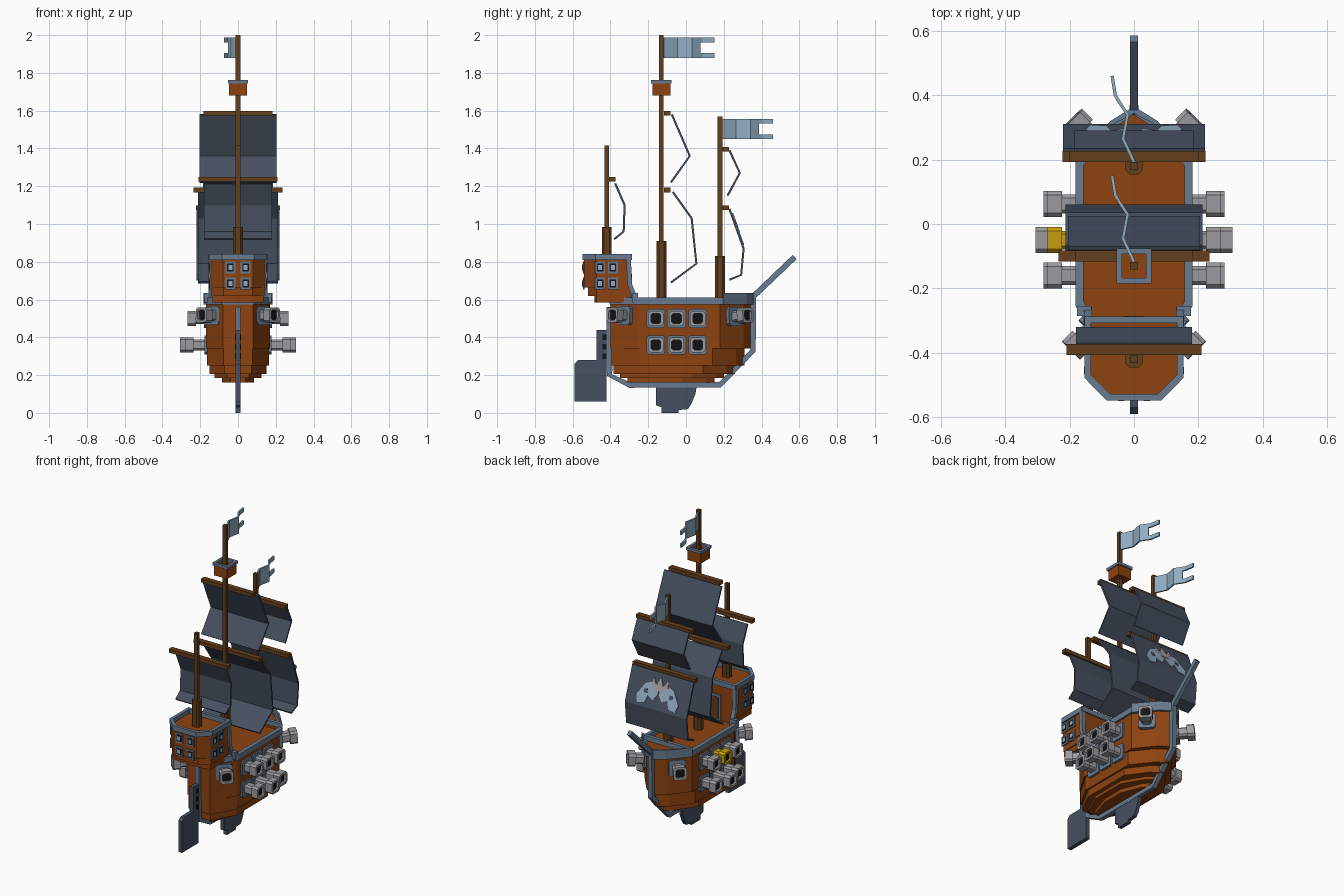
import bpy, bmesh
from mathutils import Matrix, Vector

if "Cube" in bpy.data.objects:
    bpy.data.objects.remove(bpy.data.objects["Cube"])


def material(name, rgb):
    m = bpy.data.materials.new(name)
    m.use_nodes = True
    m.diffuse_color = (*rgb, 1)
    m.node_tree.nodes["Principled BSDF"].inputs["Base Color"].default_value = (*rgb, 1)
    return m


PLANK = material("orange planks", (0.27, 0.055, 0.005))
WOOD = material("brown wood", (0.125, 0.05, 0.012))
SAIL = material("slate cloth", (0.062, 0.08, 0.118))
TRIM = material("blue grey trim", (0.14, 0.2, 0.28))
FLAG = material("pale blue", (0.29, 0.42, 0.54))
IRON = material("cannon grey", (0.33, 0.33, 0.35))
GOLD = material("gold", (0.58, 0.34, 0.004))
BLACK = material("black", (0.006, 0.006, 0.008))
BONE = material("pinkish grey", (0.4, 0.33, 0.33))


def prism(name, pts, a, b, mat, axis="z", matrix=None, hole=None):
    """Extrude a 2D outline from a to b; an inner outline makes it a ring."""
    bm = bmesh.new()

    def loop(points, w):
        return [bm.verts.new((w, u, v) if axis == "x" else (u, v, w)) for u, v in points]

    def bridge(p, q):
        for i in range(len(p)):
            j = (i + 1) % len(p)
            bm.faces.new((p[i], p[j], q[j], q[i]))

    low, high = loop(pts, a), loop(pts, b)
    bridge(low, high)
    if hole:
        low_in, high_in = loop(hole, a), loop(hole, b)
        bridge(low_in, high_in)
        bridge(low, low_in)
        bridge(high, high_in)
    else:
        bm.faces.new(low)
        bm.faces.new(high)
    bmesh.ops.recalc_face_normals(bm, faces=bm.faces)
    if matrix:
        bm.transform(matrix)
    me = bpy.data.meshes.new(name)
    bm.to_mesh(me)
    bm.free()
    me.materials.append(mat)
    ob = bpy.data.objects.new(name, me)
    bpy.context.collection.objects.link(ob)
    return ob


def rect(w, h, x=0, y=0):
    return [(x - w / 2, y - h / 2), (x + w / 2, y - h / 2), (x + w / 2, y + h / 2), (x - w / 2, y + h / 2)]


def octagon(s, c):
    h = s / 2
    return [(h, c - h), (h, h - c), (h - c, h), (c - h, h), (-h, h - c), (-h, c - h), (c - h, -h), (h - c, -h)]


def mirrored(half):
    return half + [(-x, y) for x, y in reversed(half) if x > 0.001]


def shrink(pts, d):
    """Move an outline inwards towards its centre by about d."""
    xs, ys = [p[0] for p in pts], [p[1] for p in pts]
    cx, cy = (min(xs) + max(xs)) / 2, (min(ys) + max(ys)) / 2
    fx, fy = 1 - 2 * d / (max(xs) - min(xs)), 1 - 2 * d / (max(ys) - min(ys))
    return [(cx + (x - cx) * fx, cy + (y - cy) * fy) for x, y in pts]


def ribbon(name, path, t, a, b, mat, axis="x"):
    """Strip of thickness t that follows a bent path."""
    pv = [Vector(p) for p in path]
    one, two = [], []
    for i, p in enumerate(pv):
        d = (pv[min(i + 1, len(pv) - 1)] - pv[max(i - 1, 0)]).normalized()
        n = Vector((-d.y, d.x)) * t / 2
        one.append(tuple(p + n))
        two.append(tuple(p - n))
    return prism(name, one + two[::-1], a, b, mat, axis)


def facing(pos, direction):
    return Matrix.Translation(pos) @ Vector(direction).to_track_quat("Z", "Y").to_matrix().to_4x4()


# Hull: stacked layers that narrow towards the keel
def hull_plan(w, stern, bow):
    return mirrored([(0, bow), (w * 0.4, bow - 0.045), (w, bow - 0.17), (w, stern + 0.15), (w * 0.47, stern)])


for z0, z1, w, stern, bow in [(0.16, 0.185, 0.085, -0.31, 0.15), (0.185, 0.205, 0.125, -0.35, 0.2),
                              (0.205, 0.25, 0.152, -0.385, 0.26), (0.25, 0.34, 0.163, -0.395, 0.31),
                              (0.34, 0.585, 0.17, -0.4, 0.35)]:
    prism("hull_layer", hull_plan(w, stern, bow), z0, z1, PLANK)
plan = hull_plan(0.182, -0.405, 0.365)
prism("deck_rail", plan, 0.575, 0.612, TRIM, hole=shrink(plan, 0.025))
bow_plan = mirrored([(0, 0.365), (0.073, 0.32), (0.182, 0.195)])
prism("foredeck", shrink(bow_plan, 0.012), 0.58, 0.605, PLANK)
prism("foredeck_rail", bow_plan, 0.605, 0.635, TRIM, hole=shrink(bow_plan, 0.022))

# Keel, fin, rudder and bowsprit
ribbon("keel", [(-0.405, 0.56), (-0.405, 0.2), (-0.3, 0.148), (0.18, 0.148), (0.355, 0.33), (0.355, 0.62)],
       0.03, -0.014, 0.014, TRIM)
prism("keel_fin", [(-0.16, 0.16), (-0.16, 0.04), (-0.13, 0.03), (-0.13, 0), (-0.04, 0), (-0.04, 0.015), (0.01, 0.02),
                   (0.03, 0.05), (0.05, 0.1), (0.06, 0.16)], -0.012, 0.012, SAIL, "x")
prism("rudder", [(-0.59, 0.06), (-0.42, 0.06), (-0.42, 0.44), (-0.475, 0.44), (-0.475, 0.28), (-0.57, 0.28),
                 (-0.59, 0.26)], -0.013, 0.013, SAIL, "x")
for z in (0.3, 0.35, 0.4):
    prism("rudder_hinge", rect(0.022, 0.03, -0.432, z), -0.017, 0.017, BLACK, "x")
ribbon("bowsprit", [(0.35, 0.61), (0.575, 0.825)], 0.03, -0.013, 0.013, TRIM)

# Stern castle
castle = mirrored([(0.145, -0.295), (0.145, -0.475), (0.08, -0.54)])
prism("castle_walls", castle, 0.665, 0.815, PLANK)
prism("castle_lower_step", [(x * 0.97, max(y, -0.52)) for x, y in castle], 0.62, 0.665, PLANK)
prism("castle_bottom_step", [(x * 0.93, max(y, -0.485)) for x, y in castle], 0.585, 0.62, PLANK)
rail = shrink(castle, -0.008)
prism("castle_rail", rail, 0.81, 0.842, TRIM, hole=shrink(rail, 0.02))
for s in (-1, 1):
    ribbon("castle_corner_trim", [(-0.305, 0.835), (-0.298, 0.68), (-0.27, 0.61)], 0.025,
           s * 0.13, s * 0.155, TRIM)
    prism("castle_side_sill", rect(0.045, 0.03, s * 0.155, -0.27), 0.585, 0.635, TRIM)


def window(pos, direction, w=0.052, h=0.062):
    m = facing(pos, direction)
    prism("window_frame", octagon(w, 0.008) if w == h else rect(w, h), -0.002, 0.006, TRIM, matrix=m)
    prism("window_gap", rect(w * 0.66, h * 0.66), 0, 0.008, BLACK, matrix=m)
    prism("window_pane", rect(w * 0.4, h * 0.4), 0, 0.0095, FLAG, matrix=m)


for z in (0.77, 0.685):
    for s in (-1, 1):
        window((s * 0.04, -0.54, z), (0, -1, 0))
        for y in (-0.455, -0.387):
            window((s * 0.145, y, z), (s, 0, 0))
m = facing((0, -0.295, 0.665), (0, 1, 0))
prism("castle_door_frame", rect(0.085, 0.17), -0.002, 0.006, TRIM, matrix=m)
prism("castle_door", rect(0.06, 0.14), 0, 0.009, WOOD, matrix=m)


# Cannons with framed ports
def cannon(pos, direction, length, muzzle_mat=IRON):
    m = facing(pos, direction)
    prism("gun_port", octagon(0.1, 0.012), -0.01, 0.012, TRIM, matrix=m)
    prism("cannon_barrel", octagon(0.058, 0.01), 0, length - 0.04, muzzle_mat, matrix=m)
    prism("cannon_muzzle", octagon(0.08, 0.012), length - 0.045, length, muzzle_mat, matrix=m,
          hole=octagon(0.052, 0.008))
    prism("cannon_bore", octagon(0.056, 0.008), length - 0.04, length - 0.015, BLACK, matrix=m)


for s in (-1, 1):
    for y in (-0.16, -0.05, 0.062):
        middle = y == -0.05
        cannon((s * 0.168, y, 0.5), (s, 0, 0), 0.1, GOLD if middle and s < 0 else IRON)
        cannon((s * 0.166, y, 0.36), (s, 0, 0), 0.14 if middle else 0.115)
    cannon((s * 0.115, 0.255, 0.51), (s, 1, 0.1), 0.105)
    cannon((s * 0.128, -0.325, 0.515), (s, -1, 0.05), 0.095)

# Masts with thicker feet
for name, y, foot, base, top in [("main_mast", -0.13, 0.58, 0.91, 2.0), ("fore_mast", 0.18, 0.58, 0.83, 1.57),
                                 ("mizzen_mast", -0.42, 0.81, 0.985, 1.415)]:
    prism(name, rect(0.024, 0.024, 0, y), foot, top, WOOD)
    prism(name + "_foot", octagon(0.052, 0.012), foot, base, WOOD, matrix=Matrix.Translation((0, y, 0)))

# Crow's nest
nest = rect(0.094, 0.094, 0, -0.13)
prism("nest_floor", nest, 1.68, 1.69, PLANK)
prism("nest_wall", nest, 1.685, 1.75, PLANK, hole=shrink(nest, 0.01))
prism("nest_rim", shrink(nest, -0.007), 1.745, 1.763, TRIM, hole=shrink(nest, 0.01))

# Yards and bent sails
for name, y, z, yard, half, path in [
        ("main_top", -0.1, 1.587, 0.182, 0.205, [(-0.075, 1.58), (0.02, 1.36), (-0.08, 1.22)]),
        ("main_lower", -0.1, 1.18, 0.235, 0.212, [(-0.07, 1.17), (0.03, 1.03), (0.055, 0.79), (-0.08, 0.69)]),
        ("fore_top", 0.21, 1.395, 0.2, 0.185, [(0.23, 1.39), (0.285, 1.27), (0.22, 1.15)]),
        ("fore_lower", 0.21, 1.085, 0.222, 0.22, [(0.23, 1.08), (0.305, 0.87), (0.292, 0.73), (0.23, 0.705)]),
        ("mizzen", -0.39, 1.237, 0.21, 0.18, [(-0.375, 1.215), (-0.325, 1.1), (-0.33, 0.96), (-0.38, 0.92)])]:
    prism(name + "_yard", rect(0.034, 0.024, y, z), -yard, yard, WOOD, "x")
    ribbon(name + "_sail", path, 0.011, -half, half, SAIL)

# Painted sail emblem, mirrored thin plates
m = facing((0, 0.2675, 0.975), (0, 0.21, 0.075))
for s in (-1, 1):
    wing = [(0.005, 0.03), (0.045, 0.05), (0.1, 0.03), (0.15, -0.05), (0.135, -0.095), (0.085, -0.085),
            (0.07, -0.04), (0.03, -0.06), (0.005, -0.02)]
    prism("emblem_wing", [(s * x, y) for x, y in wing], 0, 0.0095, FLAG, matrix=m)
    prism("emblem_spot", rect(0.025, 0.025, s * 0.09, -0.015), 0, 0.011, SAIL, matrix=m)
    prism("emblem_point", [(s * 0.02, 0.02), (s * 0.06, 0.03), (s * 0.05, 0.075)], 0, 0.0105, BONE, matrix=m)
prism("emblem_centre", [(-0.03, 0), (0.03, 0), (0.02, 0.04), (0, 0.085), (-0.02, 0.04)], 0, 0.0115, BONE, matrix=m)

# Wavy swallowtail flags
wave = [(0, 0.012), (-0.034, 0.085), (-0.02, 0.16), (-0.05, 0.205), (-0.058, 0.22), (-0.068, 0.28)]
for y, z in ((-0.13, 1.933), (0.18, 1.503)):
    path = [(px, y + py) for px, py in wave]
    ribbon("flag_body", path[:4], 0.01, z - 0.054, z + 0.054, FLAG, "z")
    for s in (-1, 1):
        ribbon("flag_tail", path[3:], 0.01, z + s * 0.028, z + s * 0.054, FLAG, "z")
